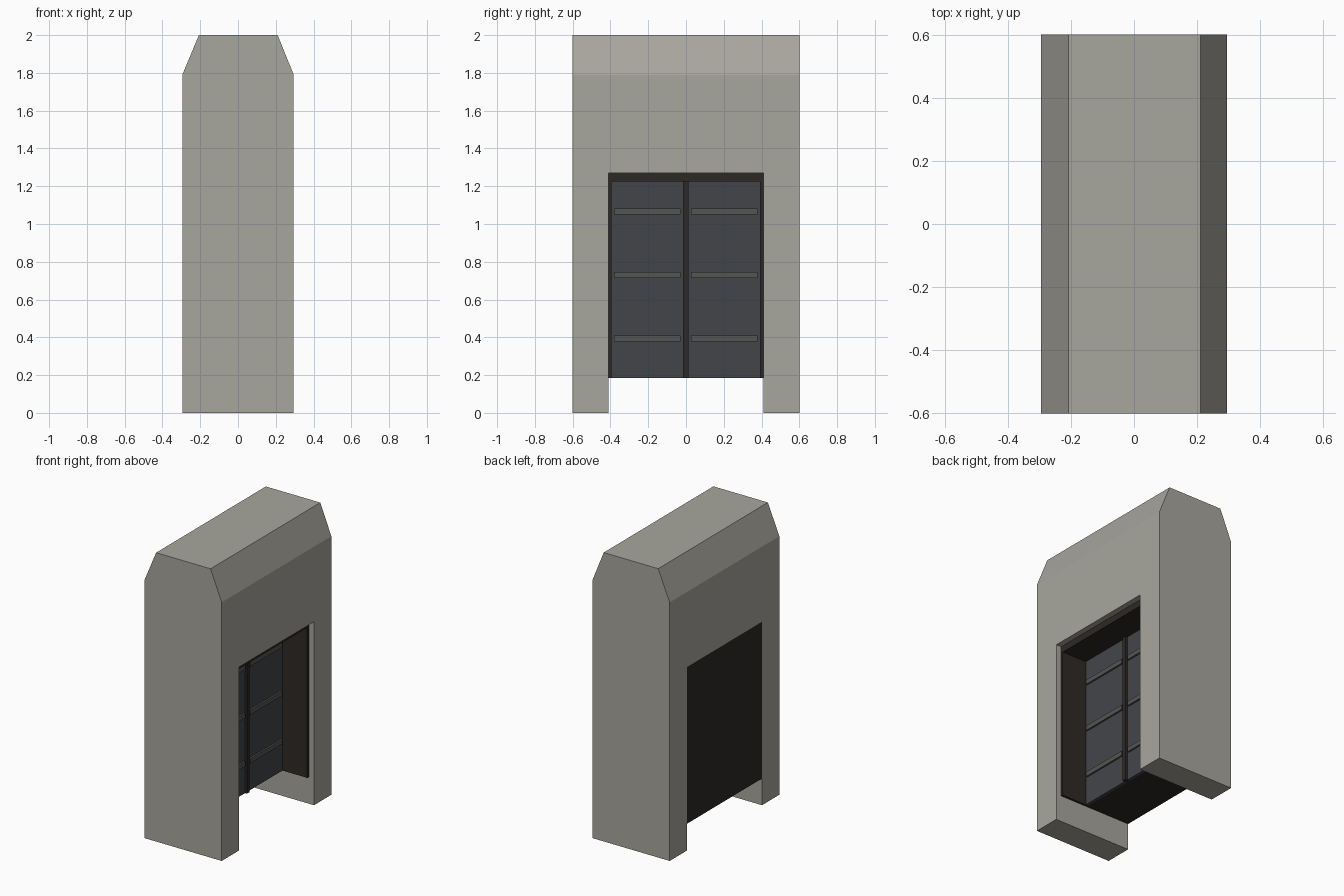
import bpy, bmesh

if "Cube" in bpy.data.objects:
    bpy.data.objects.remove(bpy.data.objects["Cube"])


def material(name, rgb):
    m = bpy.data.materials.new(name)
    m.diffuse_color = (*rgb, 1)
    m.use_nodes = True
    m.node_tree.nodes["Principled BSDF"].inputs["Base Color"].default_value = m.diffuse_color
    return m


STONE = material("stone", (0.39, 0.38, 0.34))
DARK = material("dark_frame", (0.027, 0.022, 0.019))
DOOR = material("door_metal", (0.055, 0.06, 0.068))
BAR = material("bar_metal", (0.09, 0.09, 0.085))


def add_object(name, bm, mat):
    bmesh.ops.recalc_face_normals(bm, faces=bm.faces)
    mesh = bpy.data.meshes.new(name)
    bm.to_mesh(mesh)
    bm.free()
    obj = bpy.data.objects.new(name, mesh)
    bpy.context.collection.objects.link(obj)
    if mat:
        mesh.materials.append(mat)
    return obj


def box(name, x, y, z, mat=None):
    bm = bmesh.new()
    bmesh.ops.create_cube(bm, size=1)
    for v in bm.verts:
        for i, (lo, hi) in enumerate((x, y, z)):
            v.co[i] = hi if v.co[i] > 0 else lo
    return add_object(name, bm, mat)


def extrude_y(name, profile, y0, y1, mat):
    bm = bmesh.new()
    face = bm.faces.new([bm.verts.new((x, y0, z)) for x, z in profile])
    ext = bmesh.ops.extrude_face_region(bm, geom=[face])
    verts = [g for g in ext["geom"] if isinstance(g, bmesh.types.BMVert)]
    bmesh.ops.translate(bm, verts=verts, vec=(0, y1 - y0, 0))
    return add_object(name, bm, mat)


# Chamfered wall block
W, OPEN, TOP, SILL = 0.295, 0.41, 1.27, 0.185
wall = extrude_y("wall", [(-W, 0), (W, 0), (W, 1.79), (0.21, 2),
                          (-0.207, 2), (-W, 1.79)], -0.6, 0.6, STONE)

# Doorway cut through the wall
cutter = box("doorway_cutter", (-1, 1), (-OPEN, OPEN), (-0.5, TOP))
cutter.hide_render = True
mod = wall.modifiers.new("doorway", "BOOLEAN")
mod.object = cutter
mod.solver = "EXACT"
bpy.context.view_layer.objects.active = wall
bpy.ops.object.modifier_apply(modifier=mod.name)
bpy.data.objects.remove(cutter)

# Dark backing and the lining around the recess
FACE, LIP = 0.065, 0.255
box("backing", (-W, FACE - 0.02), (-OPEN, OPEN), (SILL, TOP), DARK)
box("lining_top", (FACE - 0.02, LIP), (-OPEN, OPEN), (1.225, TOP), DARK)
for side, y in (("left", (-OPEN, -0.395)), ("right", (0.393, OPEN))):
    box("lining_" + side, (FACE - 0.02, LIP), y, (SILL, 1.225), DARK)
box("centre_post", (FACE - 0.02, FACE + 0.015), (-0.016, 0.012), (SILL, 1.225), DARK)

# Two door leaves, each with three cross bars
for side, y0, y1 in (("left", -0.395, -0.016), ("right", 0.012, 0.393)):
    box("door_" + side, (FACE - 0.02, FACE), (y0, y1), (SILL, 1.225), DOOR)
    for i, z in enumerate((0.395, 0.73, 1.065)):
        box(f"bar_{side}_{i}", (FACE, FACE + 0.012), (y0 + 0.014, y1 - 0.014),
            (z - 0.016, z + 0.016), BAR)
